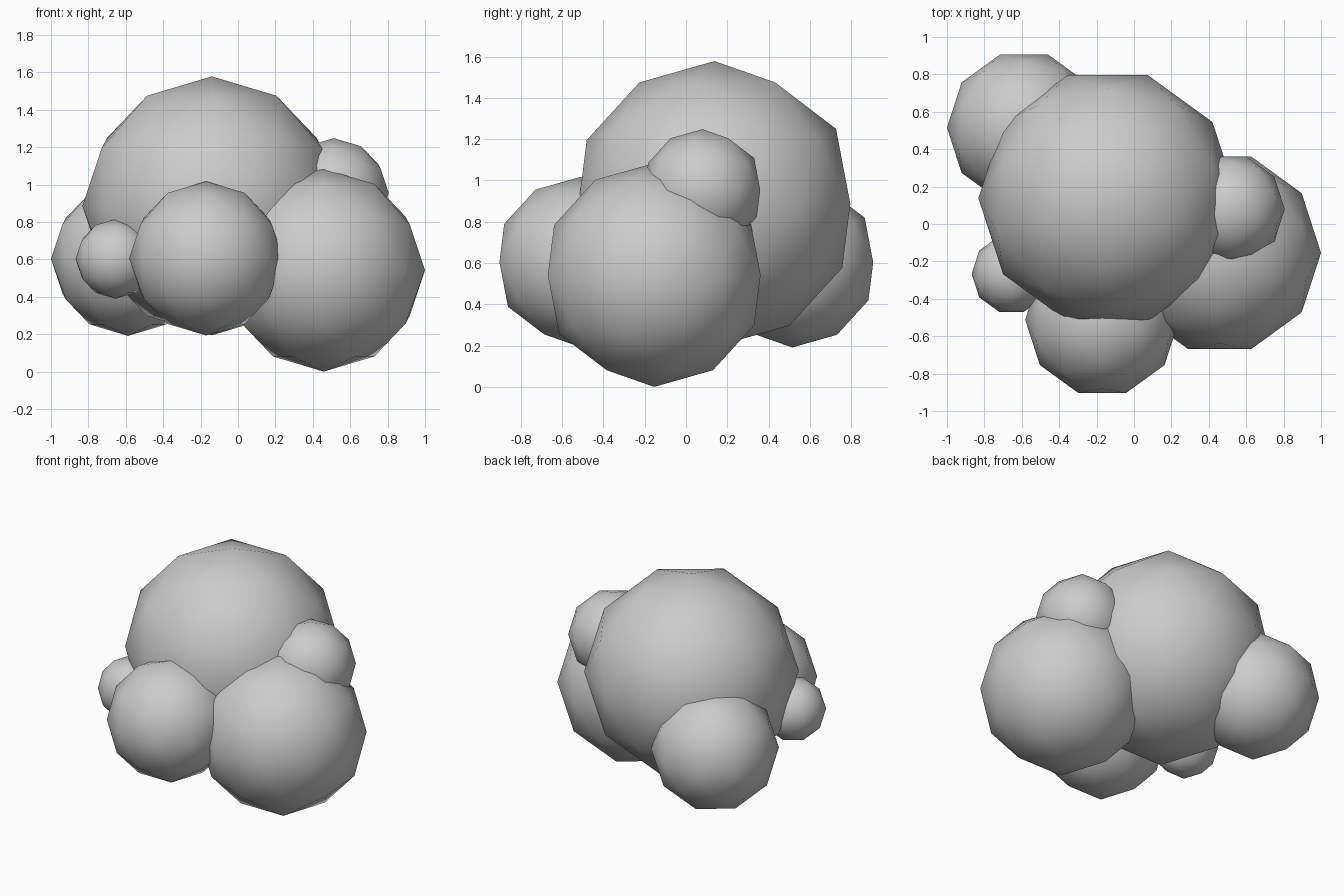
import bpy
import math

if "Cube" in bpy.data.objects:
    bpy.data.objects.remove(bpy.data.objects["Cube"])

# name: (centre, radius) of each overlapping low-poly puff
PUFFS = {
    "main_puff": ((-0.14, 0.138, 0.886), 0.692),
    "right_puff": ((0.458, -0.154, 0.542), 0.542),
    "front_puff": ((-0.17, -0.512, 0.605), 0.412),
    "back_left_puff": ((-0.588, 0.515, 0.603), 0.412),
    "small_right_puff": ((0.512, 0.08, 0.954), 0.294),
    "small_left_puff": ((-0.655, -0.267, 0.602), 0.213),
}


def add_puff(name, centre, radius):
    # Smooth-shaded coarse icosphere, turned so flat sides face front and back
    bpy.ops.mesh.primitive_ico_sphere_add(
        subdivisions=2, radius=radius, location=centre,
        rotation=(0, 0, -math.pi / 2))
    puff = bpy.context.object
    puff.name = name
    bpy.ops.object.shade_smooth()


for name, (centre, radius) in PUFFS.items():
    add_puff(name, centre, radius)
